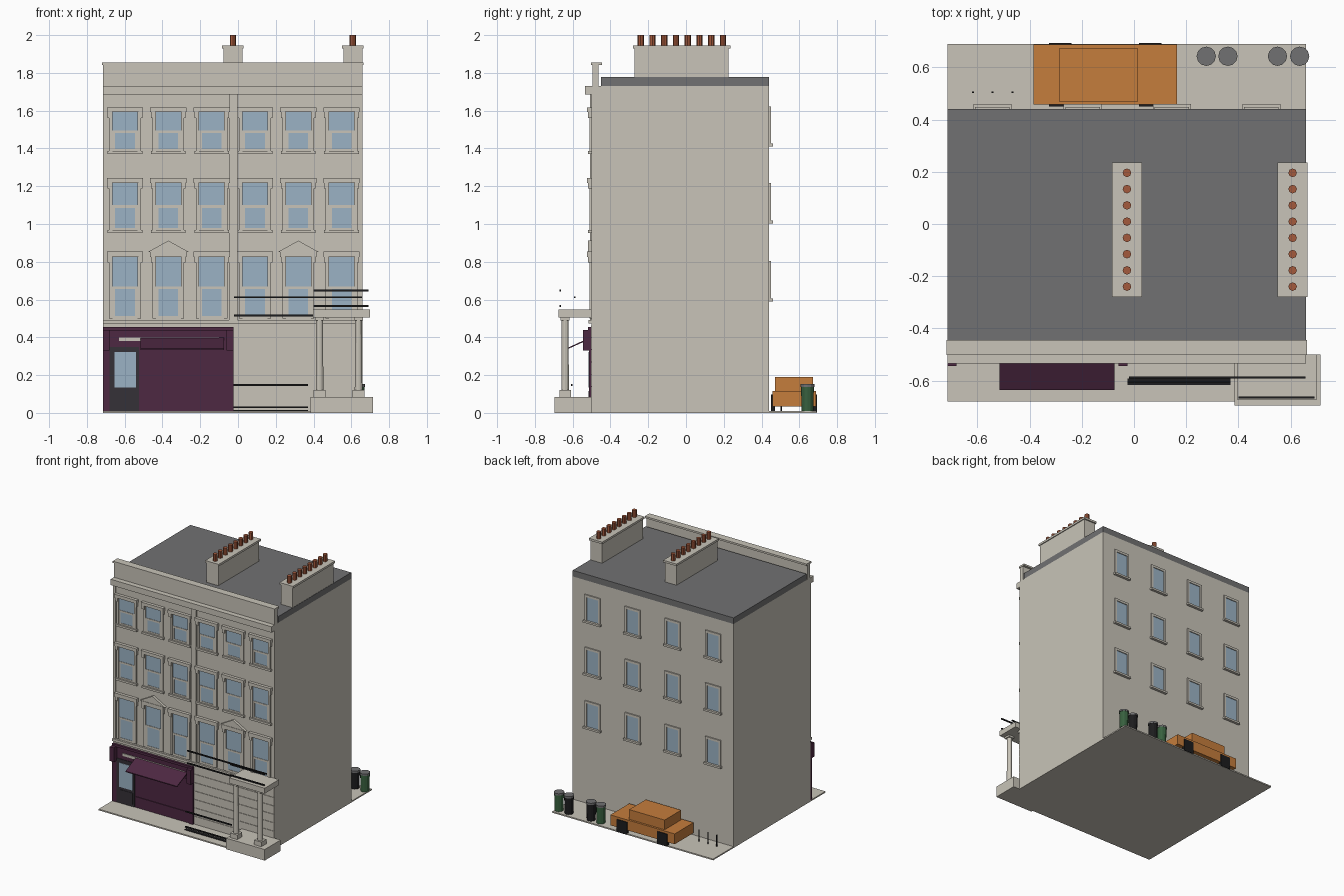
import bpy, bmesh, math
from mathutils import Matrix, Vector

cube = bpy.data.objects.get("Cube")
if cube:
    bpy.data.objects.remove(cube)


def material(name, r, g, b):
    m = bpy.data.materials.new(name)
    m.use_nodes = True
    m.diffuse_color = (r, g, b, 1)
    m.node_tree.nodes["Principled BSDF"].inputs["Base Color"].default_value = (r, g, b, 1)
    return m


STONE = material("stone cream", .58, .55, .48)
ROOF = material("roof grey", .165, .165, .168)
GLASS = material("window blue", .33, .45, .56)
PURPLE = material("shop purple", .075, .021, .054)
IRON = material("iron black", .012, .012, .013)
DOOR = material("door grey", .035, .031, .038)
ORANGE = material("car orange", .56, .205, .045)
CLAY = material("pot terracotta", .37, .1, .045)
GREEN = material("bin green", .04, .12, .05)


class Part:
    """Collects simple solids into one named object."""

    def __init__(self, name, mat):
        self.name, self.mat, self.bm = name, mat, bmesh.new()

    def box(self, x0, x1, y0, y1, z0, z1):
        mid = Vector((x0 + x1, y0 + y1, z0 + z1)) / 2
        size = Matrix.Diagonal((x1 - x0, y1 - y0, z1 - z0, 1))
        bmesh.ops.create_cube(self.bm, size=1, matrix=Matrix.Translation(mid) @ size)
        return self

    def tube(self, x, y, z0, z1, r, top=None, sides=8):
        bmesh.ops.create_cone(self.bm, cap_ends=True, segments=sides, radius1=r,
                              radius2=r if top is None else top, depth=z1 - z0,
                              matrix=Matrix.Translation((x, y, (z0 + z1) / 2)))
        return self

    def prism(self, points, offset):
        face = self.bm.faces.new([self.bm.verts.new(p) for p in points])
        out = bmesh.ops.extrude_face_region(self.bm, geom=[face])["geom"]
        verts = [v for v in out if isinstance(v, bmesh.types.BMVert)]
        bmesh.ops.translate(self.bm, verts=verts, vec=offset)
        return self

    def done(self):
        bmesh.ops.recalc_face_normals(self.bm, faces=self.bm.faces)
        mesh = bpy.data.meshes.new(self.name)
        self.bm.to_mesh(mesh)
        self.bm.free()
        mesh.materials.append(self.mat)
        ob = bpy.data.objects.new(self.name, mesh)
        bpy.context.collection.objects.link(ob)
        return ob


L, R, MID = -.715, .66, -.025     # building ends and party wall
F, B = -.5, .44                   # front and back walls

# Main masses
Part("pavement", STONE).box(L, R, -.68, .69, 0, .01).done()
Part("building_walls", STONE).box(L, R, F, B, .01, 1.73).done()
Part("roof", ROOF).box(L, R, -.45, B, 1.73, 1.777).done()

# Parapet, cornice, pilasters and string course
trim = Part("facade_trim", STONE)
trim.box(L, R, -.495, -.463, 1.725, 1.842)
trim.box(L - .004, R + .004, -.502, -.445, 1.842, 1.856)
trim.box(L, R, -.535, -.457, 1.685, 1.73)
trim.box(-.048, -.002, -.508, F, .49, 1.685)
trim.box(L, L + .022, -.506, F, .49, 1.685)
trim.box(L, R, -.515, F, .472, .492)
trim.done()

# Chimney stacks with pots
stacks, pots = Part("chimney_stacks", STONE), Part("chimney_pots", CLAY)
for x in (-.027, .608):
    stacks.box(x - .05, x + .05, -.273, .226, 1.77, 1.93)
    stacks.box(x - .057, x + .057, -.28, .236, 1.93, 1.946)
    for i in range(8):
        pots.tube(x, -.24 + i * .0623, 1.946, 2, .0165)
stacks.done()
pots.done()

# Front windows: two sashes, surround, hood and sill
glass = Part("front_window_glass", GLASS)
sash = Part("front_window_sashes", STONE)
surround = Part("front_window_surrounds", STONE)
pediment = Part("pediments", STONE)
ROWS = ((.5, .825, .855), (.968, 1.218, 1.243), (1.386, 1.592, 1.617))
for col in range(6):
    x = -.598 + col * .2293
    for row, (low, high, hood) in enumerate(ROWS):
        rail = (low + high) / 2
        glass.box(x - .066, x + .066, -.503, F, rail, high)
        glass.box(x - .052, x + .052, -.503, F, low + .012, rail)
        sash.box(x - .066, x + .066, -.506, F, rail - .007, rail + .007)
        sash.box(x - .066, x + .066, -.506, F, low, low + .012)
        for s in (-1, 1):
            a, b = sorted((x + s * .066, x + s * .084))
            surround.box(a, b, -.511, F, low, high)
            a, b = sorted((x + s * .07, x + s * .092))
            surround.box(a, b, -.518, F, high - .03, high)
            a, b = sorted((x + s * .052, x + s * .066))
            sash.box(a, b, -.506, F, low, rail)
        surround.box(x - .096, x + .096, -.523, F, high, hood)
        if row:
            surround.box(x - .092, x + .092, -.518, F, low - .016, low)
    if col in (1, 4):
        y = -.52
        pediment.prism([(x - .108, y, .852), (x + .108, y, .852), (x, y, .912)], (0, .02, 0))
for part in (glass, sash, surround, pediment):
    part.done()

# Back windows
glass = Part("back_window_glass", GLASS)
frame = Part("back_window_frames", STONE)
for x in (-.543, -.197, .145, .488):
    for z in (.59, 1.003, 1.41):
        glass.box(x - .05, x + .05, B, B + .003, z + .015, z + .195)
        for s in (-1, 1):
            a, b = sorted((x + s * .05, x + s * .066))
            frame.box(a, b, B, B + .009, z + .015, z + .195)
        frame.box(x - .066, x + .066, B, B + .009, z + .195, z + .213)
        frame.box(x - .073, x + .073, B, B + .02, z, z + .015)
glass.done()
frame.done()

# Shop front with end brackets, stall panel and awning
shop = Part("shop_front", PURPLE)
shop.box(L, MID, -.508, F, .01, .455)
shop.box(L, MID, -.518, F, .437, .455)
for a in (L, MID - .035):
    shop.box(a, a + .035, -.514, F, .01, .35)
    shop.box(a, a + .035, -.545, F, .33, .44)
shop.box(-.515, -.06, -.513, F, .02, .095)
shop.box(-.515, -.06, -.513, F, .295, .35)
shop.done()
awning = Part("awning", PURPLE)
awning.prism([(-.515, -.51, .398), (-.515, -.637, .34), (-.515, -.637, .333),
              (-.515, -.51, .39)], (.44, 0, 0))
awning.done()
Part("shop_sign_strip", STONE).box(-.63, -.1, -.513, F, .38, .4).done()
door = Part("shop_door", DOOR)
door.box(-.68, -.525, -.512, F, .01, .35).box(-.655, -.54, -.515, F, .03, .115).done()
Part("shop_door_glass", GLASS).box(-.655, -.54, -.515, -.51, .135, .322).done()

# Shallow stone courses beside the shop
courses = Part("stone_courses", STONE)
for i in range(7):
    courses.box(MID, R, -.504, F, .012 + i * .065, .073 + i * .065)
courses.done()

# Entrance portico
portico = Part("portico", STONE)
portico.box(.385, .715, -.695, F, 0, .085)
portico.box(.397, .7, -.675, F, .505, .547)
for x in (.432, .638):
    portico.box(x - .031, x + .031, -.67, -.61, .085, .12)
    portico.tube(x, -.64, .12, .49, .02, .018, 12)
    portico.box(x - .024, x + .024, -.664, -.616, .49, .505)
portico.done()

# Iron rails: portico top, balcony and area
rails = Part("iron_rails", IRON)
for x0, x1, y, z in ((.4, .692, -.665, .648), (.4, .692, -.665, .565),
                     (-.02, .657, -.588, .612), (-.02, .4, -.588, .516),
                     (-.025, .37, -.605, .148), (-.025, .37, -.605, .03)):
    rails.box(x0, x1, y - .004, y + .004, z - .005, z + .005)
rails.box(-.025, .37, -.618, -.593, .005, .014)
rails.done()

# Parked car
car = Part("car_body", ORANGE)
car.box(-.385, .165, .458, .688, .035, .115)
car.box(-.288, .015, .47, .672, .115, .19)
car.done()
wheels = Part("car_wheels", IRON)
for x in (-.282, .063):
    for y in (.45, .672):
        wheels.box(x - .043, x + .043, y, y + .022, .002, .098)
wheels.done()

# Bins with lids, and bollards
for name, mat, spots in (("green_bins", GREEN, (.277, .635)), ("black_bins", IRON, (.36, .55))):
    bins = Part(name, mat)
    for x in spots:
        bins.tube(x, .643, .01, .138, .031, .034, 12)
    bins.done()
lids = Part("bin_lids", ROOF)
for x in (.277, .36, .55, .635):
    lids.tube(x, .643, .138, .152, .037, sides=12)
lids.done()
bollards = Part("bollards", IRON)
for x in (-.617, -.543, -.466):
    bollards.tube(x, .505, .01, .1, .004, sides=6)
bollards.done()
